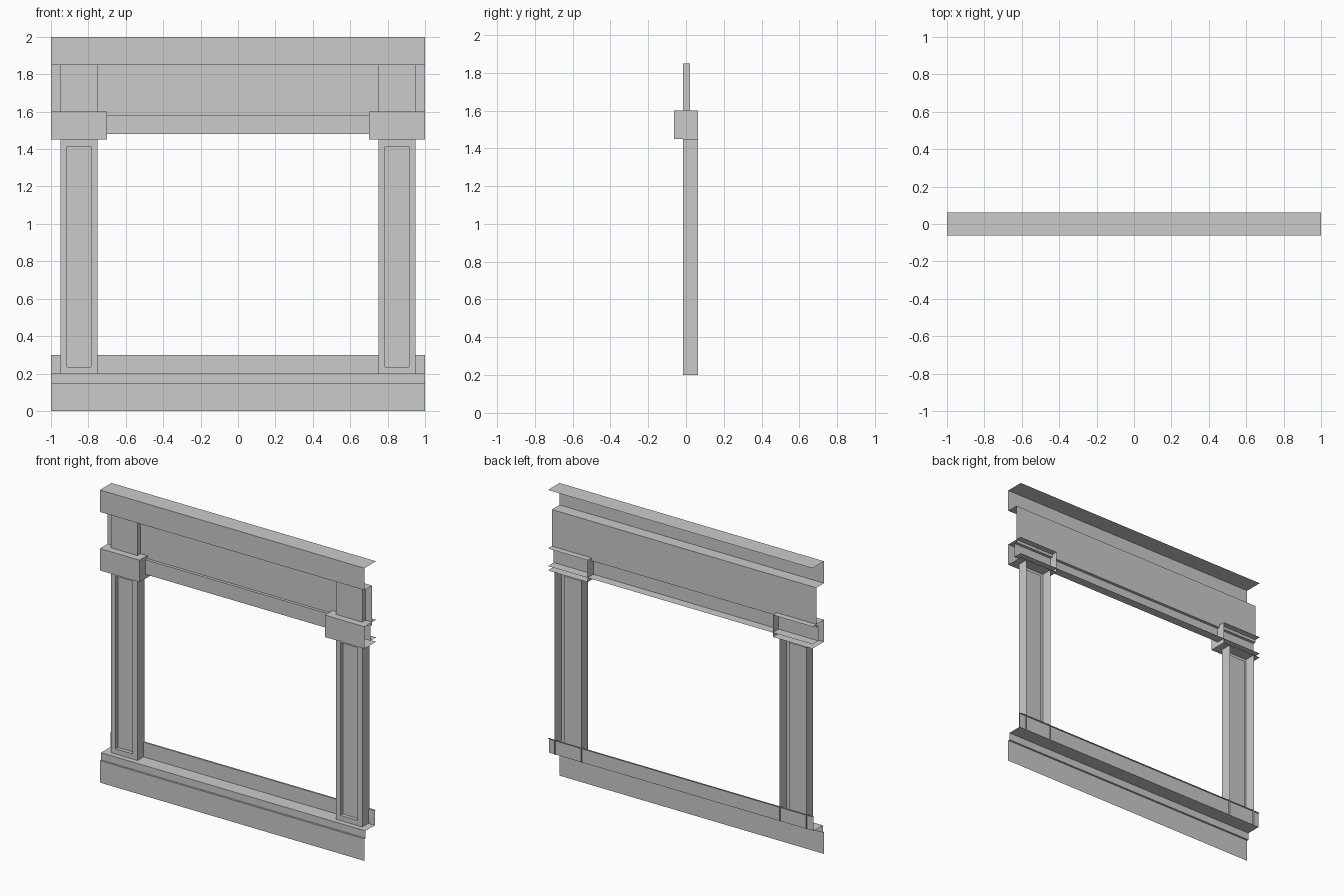
import bpy, bmesh

if "Cube" in bpy.data.objects:
    bpy.data.objects.remove(bpy.data.objects["Cube"])

FRONT, BACK = -0.0625, 0.0625   # overall depth
PIL = -0.015                    # pilaster face


def finish(name, bm):
    me = bpy.data.meshes.new(name)
    bm.to_mesh(me)
    bm.free()
    ob = bpy.data.objects.new(name, me)
    bpy.context.collection.objects.link(ob)
    return ob


def moulding(name, profile):
    """Open (y, z) profile, listed from bottom to top, swept along x without end caps."""
    bm = bmesh.new()
    rows = [[bm.verts.new((x, y, z)) for x in (-1, 1)] for y, z in profile]
    for a, b in zip(rows, rows[1:]):
        bm.faces.new((a[0], a[1], b[1], b[0]))
    return finish(name, bm)


def open_box(name, x, y, z, omit):
    """Box shell without the faces whose outward directions are in omit."""
    bm = bmesh.new()
    bmesh.ops.create_cube(bm, size=1)
    for v in bm.verts:
        v.co = [(r[0] + r[1]) / 2 + c * (r[1] - r[0]) for c, r in zip(v.co, (x, y, z))]
    bm.normal_update()
    axes = {'+x': (0, 1), '-x': (0, -1), '+y': (1, 1), '+z': (2, 1), '-z': (2, -1)}
    gone = [f for f in bm.faces
            if any(f.normal[axes[o][0]] * axes[o][1] > 0.9 for o in omit)]
    bmesh.ops.delete(bm, geom=gone, context='FACES')
    return finish(name, bm)


def mirror(ob):
    m = ob.modifiers.new("mirror", 'MIRROR')
    m.use_mirror_merge = False


# Stepped base with sill ledge and low back wall
moulding("base_and_sill", [(FRONT, 0), (FRONT, 0.15), (-0.05, 0.15), (-0.05, 0.2),
                           (0.05, 0.2), (0.05, 0.3), (BACK, 0.3)])

# Lintel strip, frieze and cornice
moulding("frieze_and_cornice", [(BACK, 1.48), (0, 1.48), (0, 1.58), (0.02, 1.58),
                                (0.02, 1.85), (FRONT, 1.85), (FRONT, 2), (BACK, 2)])

# Pilaster shaft with a recessed panel
shaft = open_box("pilaster_shaft", (0.75, 0.95), (PIL, BACK), (0.2, 1.45), ('+y', '+z', '-z'))
bm = bmesh.new()
bm.from_mesh(shaft.data)
face = next(f for f in bm.faces if f.normal.y < -0.9)
bmesh.ops.inset_region(bm, faces=[face], thickness=0.05, use_boundary=True)
bmesh.ops.inset_region(bm, faces=[face], thickness=0, depth=0, use_boundary=True)
for v in face.verts:
    v.co.y = PIL + 0.025
bm.to_mesh(shaft.data)
bm.free()
mirror(shaft)

# Capital block, open at the outer end and the back
mirror(open_box("capital", (0.7, 1), (FRONT, BACK), (1.45, 1.6), ('+x', '+y')))

# Short pilaster on the frieze
mirror(open_box("upper_pilaster", (0.75, 0.95), (PIL, 0.02), (1.6, 1.85), ('+y', '+z', '-z')))
